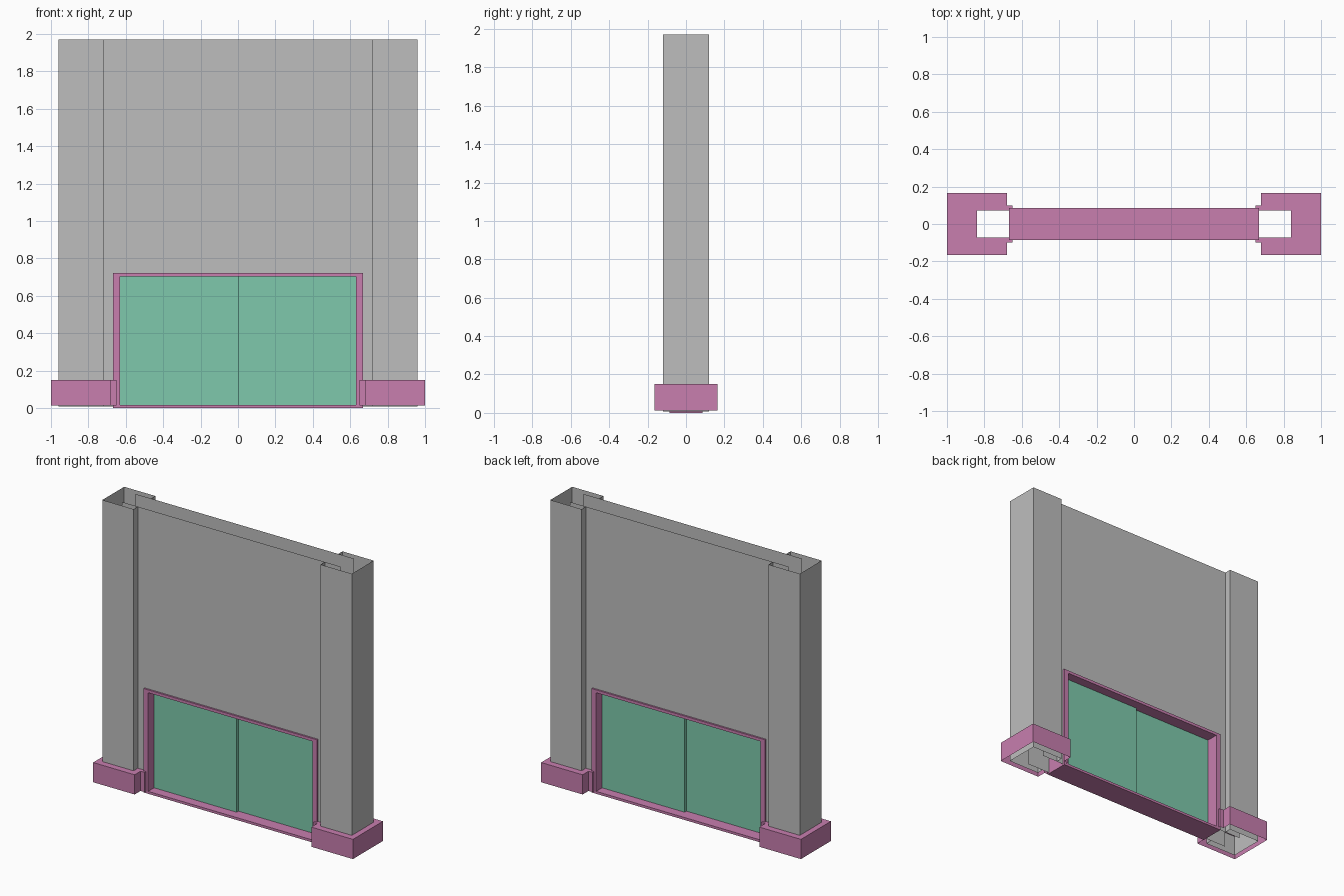
import bpy
import bmesh

if "Cube" in bpy.data.objects:
    bpy.data.objects.remove(bpy.data.objects["Cube"], do_unlink=True)


def material(name, rgb):
    m = bpy.data.materials.new(name)
    m.use_nodes = True
    m.diffuse_color = (*rgb, 1)
    m.node_tree.nodes["Principled BSDF"].inputs["Base Color"].default_value = (*rgb, 1)
    return m


GREY = material("wall_grey", (0.515, 0.515, 0.515))
PINK = material("trim_pink", (0.578, 0.209, 0.429))
GREEN = material("glass_green", (0.209, 0.584, 0.413))


def finish(name, bm, mat, mirror=False):
    bmesh.ops.remove_doubles(bm, verts=bm.verts, dist=0.0005)
    me = bpy.data.meshes.new(name)
    bm.to_mesh(me)
    bm.free()
    me.materials.append(mat)
    ob = bpy.data.objects.new(name, me)
    bpy.context.collection.objects.link(ob)
    if mirror:
        mod = ob.modifiers.new("mirror", 'MIRROR')
        mod.use_axis[0] = True
    return ob


def quad(bm, *pts):
    bm.faces.new([bm.verts.new(p) for p in pts])


def curtain(bm, path, z0, z1):
    # vertical sheet along a plan path
    for (ax, ay), (bx, by) in zip(path, path[1:]):
        quad(bm, (ax, ay, z0), (bx, by, z0), (bx, by, z1), (ax, ay, z1))


def deck(bm, x0, x1, y0, y1, z):
    quad(bm, (x0, y0, z), (x1, y0, z), (x1, y1, z), (x0, y1, z))


def box(bm, x0, x1, y0, y1, z0, z1):
    curtain(bm, [(x0, y0), (x1, y0), (x1, y1), (x0, y1), (x0, y0)], z0, z1)
    deck(bm, x0, x1, y0, y1, z1)
    quad(bm, (x0, y0, z0), (x0, y1, z0), (x1, y1, z0), (x1, y0, z0))


TOP, FOOT = 1.97, 0.008
WALL_Y, WALL_END = 0.073, 0.84
COL_IN, COL_OUT, COL_Y = 0.72, 0.96, 0.12
FRAME_X, FRAME_Y, FRAME_TOP = 0.667, 0.085, 0.723
BASE_LOW, BASE_TOP = 0.013, 0.15
BASE_IN, BASE_Y = 0.68, 0.165
CLIP_X, CLIP_Y = 0.65, 0.1

# Wall skins, open above, with a door opening
bm = bmesh.new()
for s in (1, -1):
    y = s * WALL_Y
    for x0, x1, z0 in ((0, 0.65, 0.71), (0.65, WALL_END, FOOT)):
        ends = [(x0, -WALL_Y), (x1, -WALL_Y)] if s < 0 else [(x1, y), (x0, y)]
        curtain(bm, ends, z0, TOP)
finish("wall_skins", bm, GREY, True)

# Hollow columns with inward returns
bm = bmesh.new()
curtain(bm, [(COL_IN, -WALL_Y), (COL_IN, -COL_Y), (COL_OUT, -COL_Y),
             (COL_OUT, COL_Y), (COL_IN, COL_Y), (COL_IN, WALL_Y)], FOOT, TOP)
finish("columns", bm, GREY, True)

# Column bases: outer skirt, deck around the open core, clips on the wall
bm = bmesh.new()
curtain(bm, [(CLIP_X, -WALL_Y), (CLIP_X, -CLIP_Y), (BASE_IN, -CLIP_Y),
             (BASE_IN, -BASE_Y), (1, -BASE_Y), (1, BASE_Y), (BASE_IN, BASE_Y),
             (BASE_IN, CLIP_Y), (CLIP_X, CLIP_Y), (CLIP_X, WALL_Y)],
        BASE_LOW, BASE_TOP)
deck(bm, WALL_END, 1, -BASE_Y, BASE_Y, BASE_TOP)
for s in (1, -1):
    for x0, x1, reach in ((BASE_IN, WALL_END, BASE_Y), (CLIP_X, BASE_IN, CLIP_Y)):
        lo, hi = sorted((s * WALL_Y, s * reach))
        deck(bm, x0, x1, lo, hi, BASE_TOP)
finish("column_bases", bm, PINK, True)

# Door frame
OPEN_X, OPEN_LOW, OPEN_TOP = 0.632, 0.017, 0.703
for name, x0, x1, z0, z1 in (
        ("frame_sill", -FRAME_X, FRAME_X, 0, OPEN_LOW),
        ("frame_head", -FRAME_X, FRAME_X, OPEN_TOP, FRAME_TOP),
        ("frame_jamb_right", -FRAME_X, -OPEN_X, OPEN_LOW, OPEN_TOP),
        ("frame_jamb_left", OPEN_X, FRAME_X, OPEN_LOW, OPEN_TOP)):
    bm = bmesh.new()
    box(bm, x0, x1, -FRAME_Y, FRAME_Y, z0, z1)
    finish(name, bm, PINK)

# Two sliding panels, one behind the other
for name, x0, x1, y0, y1 in (
        ("door_panel_right", -OPEN_X, 0.004, -0.02, 0),
        ("door_panel_left", -0.004, OPEN_X, 0, 0.02)):
    bm = bmesh.new()
    box(bm, x0, x1, y0, y1, OPEN_LOW, OPEN_TOP)
    finish(name, bm, GREEN)
